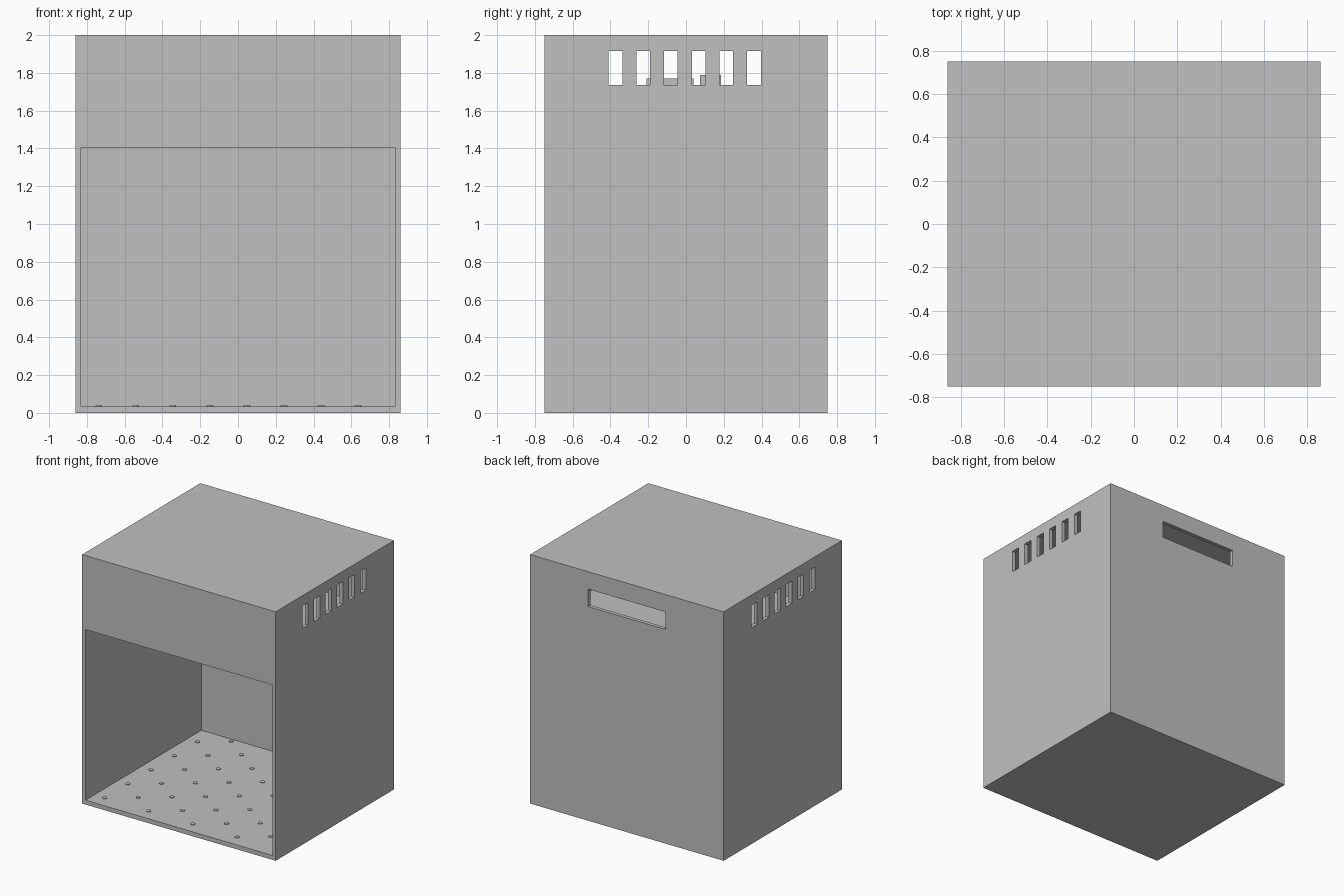
import bpy

cube = bpy.data.objects.get("Cube")
if cube:
    bpy.data.objects.remove(cube, do_unlink=True)

grey = bpy.data.materials.new("plain_grey")
grey.use_nodes = True
COLOUR = (0.53, 0.53, 0.53, 1)
grey.diffuse_color = COLOUR
grey.node_tree.nodes["Principled BSDF"].inputs["Base Color"].default_value = COLOUR


def box(name, x, y, z):
    """Axis-aligned box from (min, max) ranges."""
    bpy.ops.mesh.primitive_cube_add(size=1)
    ob = bpy.context.object
    ob.name = name
    ob.location = [(a + b) / 2 for a, b in (x, y, z)]
    ob.scale = [b - a for a, b in (x, y, z)]
    bpy.ops.object.transform_apply(location=True, rotation=False, scale=True)
    ob.data.materials.append(grey)
    return ob


def cut(target, x, y, z):
    """Subtract a box from the target."""
    cutter = box("cutter", x, y, z)
    cutter.hide_render = True
    mod = target.modifiers.new("cut", 'BOOLEAN')
    mod.operation = 'DIFFERENCE'
    mod.solver = 'EXACT'
    mod.object = cutter
    bpy.context.view_layer.objects.active = target
    bpy.ops.object.modifier_apply(modifier=mod.name)
    bpy.data.objects.remove(cutter, do_unlink=True)


W, D, H, T = 0.86, 0.75, 2.0, 0.03
IN_X, IN_Y = W - T, D - T
FLOOR, CEILING, SHELF = 0.035, 1.405, 1.44

# Cabinet with open front bay and closed upper compartment
cabinet = box("cabinet", (-W, W), (-D, D), (0, H))
cut(cabinet, (-IN_X, IN_X), (-D - 0.1, IN_Y), (FLOOR, CEILING))
cut(cabinet, (-IN_X, IN_X), (-IN_Y, IN_Y), (SHELF, H - T))

# Side vents, through both walls
for i in range(6):
    y = -0.373 + i * 0.1466
    cut(cabinet, (-1, 1), (y - 0.036, y + 0.036), (1.737, 1.917))

# Wide vent in the back wall
cut(cabinet, (-0.345, 0.345), (IN_Y - 0.05, D + 0.1), (1.72, 1.86))

# Internal units standing on the shelf
box("wide_unit", (-0.3, 0.0), (-0.21, 0.04), (SHELF, 1.77))
box("narrow_unit", (-0.3, 0.0), (0.075, 0.185), (SHELF, 1.79))

# Small studs on the bay floor, in staggered columns
for col in range(8):
    for row in range(5):
        x = -0.737 + col * 0.196
        y = -0.64 + row * 0.295 + (col % 2) * 0.147
        if y > IN_Y - 0.03:
            continue
        bpy.ops.mesh.primitive_cylinder_add(
            vertices=8, radius=0.018, depth=0.006, location=(x, y, FLOOR + 0.002))
        stud = bpy.context.object
        stud.name = "floor_stud"
        stud.data.materials.append(grey)
